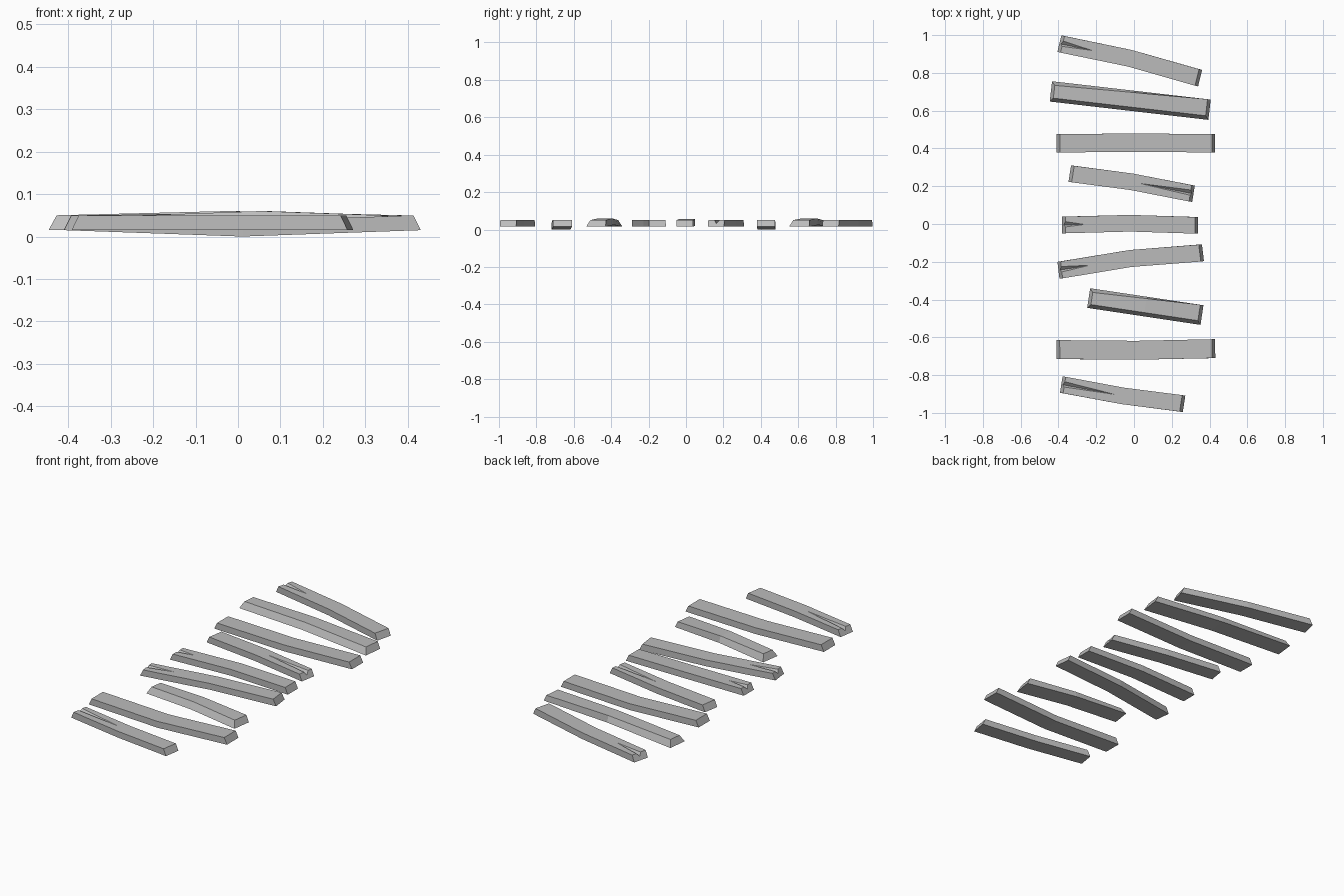
import bpy
import bmesh
from mathutils import Vector

cube = bpy.data.objects.get("Cube")
if cube:
    bpy.data.objects.remove(cube, do_unlink=True)

grey = bpy.data.materials.new("plain grey")
grey.use_nodes = True
grey.diffuse_color = (0.5, 0.5, 0.5, 1)
grey.node_tree.nodes["Principled BSDF"].inputs["Base Color"].default_value = (0.5, 0.5, 0.5, 1)

LOW, HIGH = 0.015, 0.05      # underside and top at the ends
SLANT = 0.017                # how far the top is cut back at each end
UP = Vector((0, 0, 1))


def plank(name, left, right, width, bend=0.0, lift=0.0, split=None, length=0.0, slope=0.0):
    """Bent bar of three cross-sections, with an optional wedge split in one end."""
    a, b = Vector((*left, 0)), Vector((*right, 0))
    along = (b - a).normalized()
    side = UP.cross(along)                      # towards the back
    half = side * width / 2
    middle = (a + b) / 2 + Vector((0, bend, lift))
    bm = bmesh.new()

    def ring(centre, shift, back):
        top = centre + along * shift + UP * HIGH
        base = centre + UP * LOW
        points = (base - half, base + half, top + half - side * back, top - half + side * slope)
        return [bm.verts.new(p) for p in points]

    start = ring(a, SLANT, slope)
    mid = ring(middle, 0, slope / 2)
    end = ring(b, -SLANT, 0)
    for tip, cap_end in ((start, "left"), (end, "right")):
        # underside, back and front
        for i, j in ((0, 1), (1, 2), (3, 0)):
            bm.faces.new((tip[i], tip[j], mid[j], mid[i]))
        if split != cap_end:
            bm.faces.new((tip[2], tip[3], mid[3], mid[2]))
            bm.faces.new(tip)
            continue
        # wedge split running in from the end
        back, front = tip[2].co, tip[3].co
        reach = (mid[2].co + mid[3].co - back - front) / 2
        centre = (back + front) / 2
        apex = bm.verts.new(centre + reach * (length / reach.length))
        lip_back = bm.verts.new(back.lerp(front, 0.3))
        lip_front = bm.verts.new(back.lerp(front, 0.62))
        outward = -along if cap_end == "left" else along
        root = bm.verts.new(back.lerp(front, 0.5) - UP * 0.018 + outward * SLANT / 2)
        bm.faces.new((tip[2], lip_back, apex, mid[2]))
        bm.faces.new((mid[2], apex, mid[3]))
        bm.faces.new((mid[3], apex, lip_front, tip[3]))
        bm.faces.new((lip_back, root, apex))
        bm.faces.new((root, lip_front, apex))
        bm.faces.new((tip[0], tip[1], tip[2], lip_back, root, lip_front, tip[3]))

    bmesh.ops.recalc_face_normals(bm, faces=bm.faces)
    mesh = bpy.data.meshes.new(name)
    bm.to_mesh(mesh)
    bm.free()
    mesh.materials.append(grey)
    bpy.context.collection.objects.link(bpy.data.objects.new(name, mesh))


# Row of planks from front to back
planks = [
    dict(left=(-.385, -.85), right=(.265, -.952), width=.088, bend=-.009, split="left", length=.27),
    dict(left=(-.41, -.665), right=(.43, -.66), width=.1, bend=-.006, lift=-.015),
    dict(left=(-.24, -.392), right=(.36, -.482), width=.105, lift=.01, slope=.02),
    dict(left=(-.40, -.245), right=(.365, -.152), width=.09, bend=.016, split="left", length=.15),
    dict(left=(-.38, -.005), right=(.34, -.007), width=.088, bend=.01, lift=.005, split="left", length=.1),
    dict(left=(-.34, .267), right=(.315, .16), width=.088, bend=.01, split="right", length=.27),
    dict(left=(-.41, .427), right=(.43, .427), width=.097, bend=.004, lift=-.014),
    dict(left=(-.44, .702), right=(.40, .605), width=.108, lift=.01, slope=.02),
    dict(left=(-.395, .955), right=(.35, .772), width=.09, bend=.014, split="left", length=.16),
]
for number, shape in enumerate(planks, 1):
    plank(f"wooden_plank_{number}", **shape)
